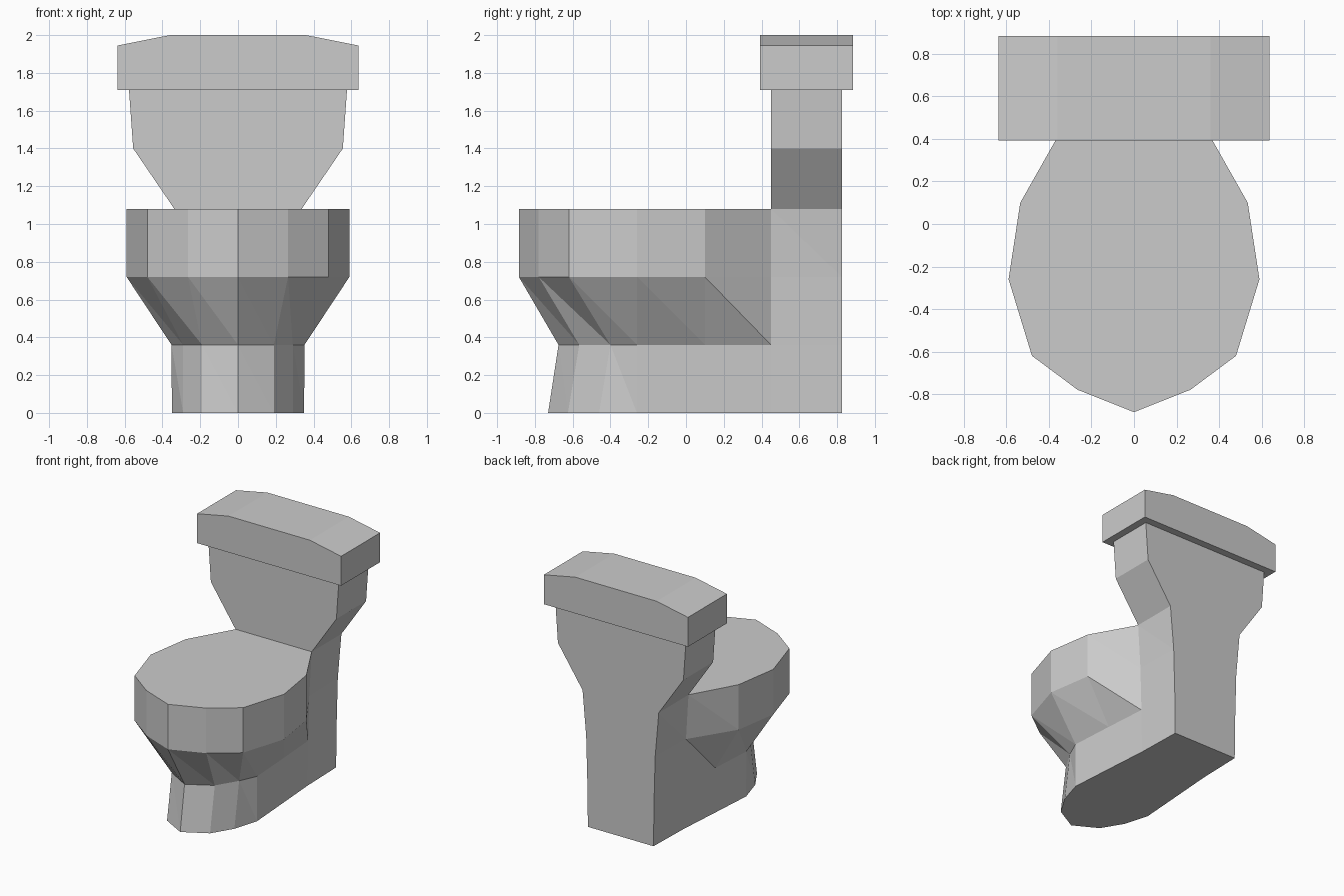
import bpy, bmesh

if "Cube" in bpy.data.objects:
    bpy.data.objects.remove(bpy.data.objects["Cube"])


def finish(name, bm):
    bmesh.ops.recalc_face_normals(bm, faces=bm.faces[:])
    mesh = bpy.data.meshes.new(name)
    bm.to_mesh(mesh)
    bm.free()
    obj = bpy.data.objects.new(name, mesh)
    bpy.context.collection.objects.link(obj)
    return obj


def prism(name, half, y0, y1, open_ends=False):
    """Extrude a mirrored x-z profile along y."""
    pts = half + [(-x, z) for x, z in reversed(half)]
    bm = bmesh.new()
    front = [bm.verts.new((x, y0, z)) for x, z in pts]
    back = [bm.verts.new((x, y1, z)) for x, z in pts]
    bm.faces.new(front)
    bm.faces.new(back)
    n = len(pts)
    for i in range(n):
        j = (i + 1) % n
        # the tank stays open where it meets the bowl and the lid
        if open_ends and i in (len(half) - 1, n - 1):
            continue
        bm.faces.new((front[i], front[j], back[j], back[i]))
    return finish(name, bm)


# Bowl and pedestal: half cross-sections from front centre to back corner
rim = [(0, -.885), (.265, -.78), (.48, -.62), (.59, -.26), (.535, .10)]
sections = [
    (0.00, [(0, -.73), (.19, -.625), (.29, -.46), (.35, -.26), (.325, .10), (.30, .45), (.29, .825)]),
    (0.36, [(0, -.675), (.19, -.565), (.29, -.40), (.352, -.26), (.33, .10), (.305, .45), (.295, .825)]),
    (0.72, rim + [(.315, .45), (.305, .825)]),
    (1.08, rim + [(.337, .45), (.337, .825)]),
]
bm = bmesh.new()
rings = []
for z, half in sections:
    pts = half + [(-x, y) for x, y in reversed(half[1:])]
    rings.append([bm.verts.new((x, y, z)) for x, y in pts])
n = len(rings[0])
for low, up in zip(rings, rings[1:]):
    for i in range(n):
        j = (i + 1) % n
        bm.faces.new((low[i], low[j], up[i]))
        bm.faces.new((up[i], low[j], up[j]))
bm.faces.new(rings[0])
top = rings[-1]
bm.faces.new(top[:6] + top[8:])  # closed seat, without the tank's footprint
finish("bowl_and_pedestal", bm)

# Water tank rising from the back of the pedestal
prism("tank", [(.337, 1.08), (.555, 1.40), (.577, 1.71)], .45, .825, open_ends=True)

# Tank lid with sloped shoulders
prism("tank_lid", [(.637, 1.71), (.637, 1.945), (.36, 2.0)], .393, .885)
